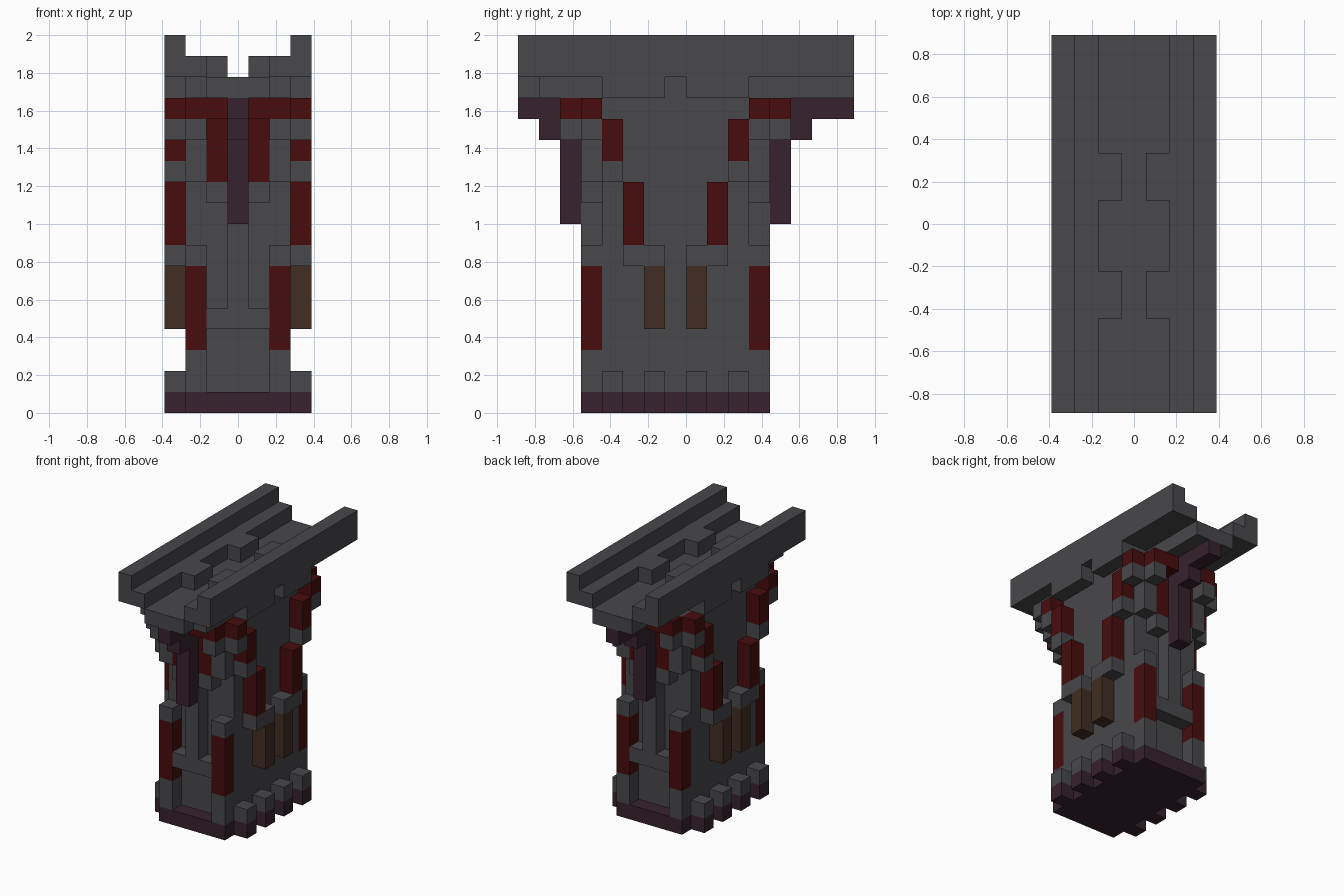
import bpy
import bmesh

old = bpy.data.objects.get("Cube")
if old:
    bpy.data.objects.remove(old, do_unlink=True)

U = 1 / 9        # one block
MID = -0.5       # centre line of the pier, in blocks


def material(name, rgb):
    m = bpy.data.materials.new(name)
    m.use_nodes = True
    m.diffuse_color = (*rgb, 1)
    m.node_tree.nodes["Principled BSDF"].inputs["Base Color"].default_value = (*rgb, 1)
    return m


GREY = material("stone grey", (0.065, 0.063, 0.070))
RED = material("dark red", (0.065, 0.004, 0.004))
PURPLE = material("dark purple", (0.038, 0.016, 0.026))
BROWN = material("dark brown", (0.052, 0.027, 0.016))


def part(name, mat, boxes, sides=False, ends=False):
    """Boxes are x, y, z ranges in blocks; sides mirrors in x, ends mirrors in y."""
    bm = bmesh.new()
    for x0, x1, y0, y1, z0, z1 in boxes:
        xs = [(x0, x1), (-x1, -x0)] if sides else [(x0, x1)]
        ys = [(y0, y1), (2 * MID - y1, 2 * MID - y0)] if ends else [(y0, y1)]
        for a, b in xs:
            for c, d in ys:
                for v in bmesh.ops.create_cube(bm, size=1)["verts"]:
                    v.co = ((b if v.co.x > 0 else a) * U,
                            (d if v.co.y > 0 else c) * U,
                            (z1 if v.co.z > 0 else z0) * U)
    mesh = bpy.data.meshes.new(name)
    bm.to_mesh(mesh)
    bm.free()
    mesh.materials.append(mat)
    obj = bpy.data.objects.new(name, mesh)
    bpy.context.collection.objects.link(obj)


# Base with toothed sides
teeth = (-4, -2)
part("base", PURPLE, [(-2.5, 2.5, -5, 4, 0, 1)])
part("base_teeth", PURPLE, [(2.5, 3.5, y, y + 1, 0, 1) for y in teeth], True, True)
part("stone_teeth", GREY, [(2.5, 3.5, y, y + 1, 1, 2) for y in teeth], True, True)

# Pier core
part("pier_core", GREY, [(-2.5, 2.5, -4, 3, 1, 15)])

# Corner posts
part("corner_post_feet", GREY, [(1.5, 2.5, -5, -4, 1, 3)], True, True)
part("corner_posts", RED, [(1.5, 2.5, -5, -4, 3, 7)], True, True)
part("corner_post_caps", GREY, [(1.5, 2.5, -5, -4, 7, 8)], True, True)

# Ledge and pilaster on both ends
part("end_ledges", GREY, [(-1.5, 1.5, -5, -4, 4, 5)], ends=True)
part("end_pilasters", GREY, [(-0.5, 0.5, -5, -4, 5, 15)], ends=True)

# Hanging brackets on both ends
part("hanging_brackets", PURPLE, [(-0.5, 0.5, -6, -5, 9, 15),
                                  (-0.5, 0.5, -7, -6, 13, 15)], ends=True)
part("bracket_tips", PURPLE, [(-0.5, 0.5, -8, -7, 14, 15),
                              (-0.5, 0.5, 6, 8, 14, 15)])

# Stepped corbels around the brackets
part("inner_corbel_feet", GREY, [(0.5, 1.5, -5, -4, 10, 11)], True, True)
part("inner_corbels", RED, [(0.5, 1.5, -5, -4, 11, 15),
                            (0.5, 2.5, -6, -5, 14, 15)], True, True)
part("outer_corbels", GREY, [(1.5, 2.5, -5, -4, 11, 15),
                             (1.5, 2.5, -6, -5, 13, 14),
                             (2.5, 3.5, -5, -4, 13, 14)], True, True)
part("corbel_corners", RED, [(2.5, 3.5, -5, -4, 14, 15)], True, True)

# Branching ribs on both sides
part("lower_ribs", BROWN, [(2.5, 3.5, -2, -1, 4, 7)], True, True)
part("rib_joints", GREY, [(2.5, 3.5, -3, -1, 7, 8),
                          (2.5, 3.5, -4, -3, 11, 12)], True, True)
part("upper_ribs", RED, [(2.5, 3.5, -3, -2, 8, 11),
                         (2.5, 3.5, -4, -3, 12, 14)], True, True)

# Deck, curbs and rails
part("deck", GREY, [(-1.5, 1.5, -8, 8, 15, 16),
                    (-2.5, 2.5, -7, 3, 15, 16)])
part("deck_wings", GREY, [(2.5, 3.5, -4, -1, 15, 16),
                          (2.5, 3.5, 0, 3, 15, 16)], True)
part("curbs", GREY, [(1.5, 2.5, -8, 8, 16, 17),
                     (0.5, 1.5, -4, -2, 16, 17),
                     (0.5, 1.5, 1, 3, 16, 17)], True)
part("rails", GREY, [(2.5, 3.5, -8, 8, 16, 18)], True)
